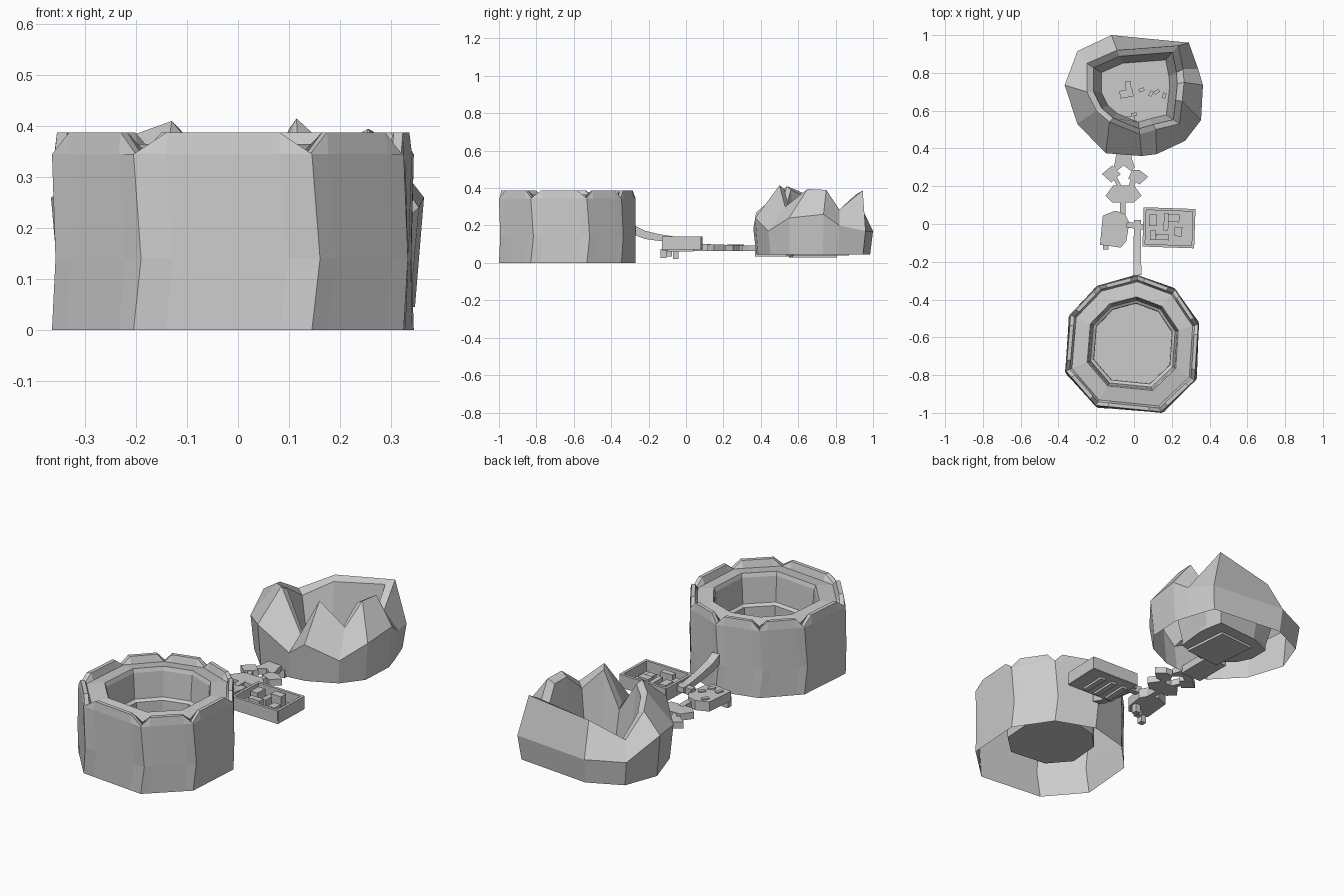
import bpy, bmesh
from math import cos, sin, radians
from mathutils import Vector

if "Cube" in bpy.data.objects:
    bpy.data.objects.remove(bpy.data.objects["Cube"])


def mesh_object(name, verts, faces):
    bm = bmesh.new()
    vs = [bm.verts.new(v) for v in verts]
    for f in faces:
        bm.faces.new([vs[i] for i in f])
    bmesh.ops.recalc_face_normals(bm, faces=bm.faces)
    me = bpy.data.meshes.new(name)
    bm.to_mesh(me)
    bm.free()
    ob = bpy.data.objects.new(name, me)
    bpy.context.collection.objects.link(ob)
    return ob


def loft(name, rings, cap_start=False, cap_end=False):
    n = len(rings[0])
    verts = [v for r in rings for v in r]
    faces = []
    for k in range(len(rings) - 1):
        for i in range(n):
            j = (i + 1) % n
            faces.append((k * n + i, k * n + j, (k + 1) * n + j, (k + 1) * n + i))
    if cap_start:
        faces.append(tuple(range(n)))
    if cap_end:
        faces.append(tuple(range(len(verts) - n, len(verts))))
    return mesh_object(name, verts, faces)


def slab(name, pts, z0, z1):
    return loft(name, [[(x, y, z0) for x, y in pts], [(x, y, z1) for x, y in pts]], True, True)


def box(name, x, y, z, sx, sy, sz, rot=0):
    c, s = cos(radians(rot)), sin(radians(rot))
    pts = [(x + c * a * sx / 2 - s * b * sy / 2, y + s * a * sx / 2 + c * b * sy / 2)
           for a, b in ((-1, -1), (1, -1), (1, 1), (-1, 1))]
    return slab(name, pts, z - sz / 2, z + sz / 2)


# Nine-sided drum with a notched rim and a stepped basin, open underneath
corners = [(.145, -1.0), (.325, -.83), (.345, -.53), (.22, -.345), (.02, -.27),
           (-.19, -.325), (-.34, -.48), (-.365, -.78), (-.205, -.965)]
centre = Vector((0, -.63))


def drum_ring(scale, z, z_corner=None, turn=0):
    ring = []
    n = len(corners)
    c, s = cos(radians(turn)), sin(radians(turn))
    for i in range(n):
        p = Vector(corners[i])
        for q, zz in ((p.lerp(Vector(corners[i - 1]), .18), z),
                      (p, z if z_corner is None else z_corner),
                      (p.lerp(Vector(corners[(i + 1) % n]), .18), z)):
            d = (q - centre) * scale
            ring.append((centre.x + c * d.x - s * d.y, centre.y + s * d.x + c * d.y, zz))
    return ring[1:] + ring[:1]


loft("drum", [drum_ring(1, 0), drum_ring(1, .14, turn=2.5), drum_ring(1, .345),
              drum_ring(.985, .388, .347), drum_ring(.93, .388, .347),
              drum_ring(.90, .352), drum_ring(.68, .365), drum_ring(.66, .345),
              drum_ring(.63, .215), drum_ring(.585, .205), drum_ring(.58, .095)], cap_end=True)

# Broken rock shell: bulge x, y, z then rim x, y, z for each column
columns = [(-.15, .375, .27, -.13, .54, .41), (.04, .36, .18, .03, .475, .22),
           (.12, .37, .24, .115, .50, .415), (.27, .44, .17, .24, .53, .30),
           (.355, .55, .24, .255, .65, .395), (.365, .735, .26, .265, .75, .39),
           (.34, .82, .20, .26, .82, .285), (.29, .96, .17, .235, .945, .387),
           (-.12, 1.0, .17, -.09, .92, .335), (-.30, .915, .17, -.25, .85, .25),
           (-.367, .735, .26, -.25, .70, .34), (-.30, .53, .22, -.20, .60, .385)]
rc = Vector((.01, .69))


def inward(x, y, k):
    p = rc + (Vector((x, y)) - rc) * k
    return p.x, p.y


loft("rock_shell", [[(*inward(c[0], c[1], .95), .045) for c in columns],
                    [c[:3] for c in columns],
                    [c[3:] for c in columns],
                    [(*inward(c[3], c[4], .86), c[5] - .02) for c in columns],
                    [(*inward(c[3], c[4], .70), .06) for c in columns]])
slab("rock_floor", [inward(c[3], c[4], .71) for c in columns], .04, .06)
box("floor_underside", .02, .68, .036, .20, .24, .016, 5)

# Small pieces lying on the rock floor
for i, (x, y, r) in enumerate([(.04, .71, 20), (.09, .69, 60), (.12, .70, 30), (.16, .68, 75), (0, .58, 10)]):
    box(f"floor_chip_{i}", x, y, .065, .03, .018, .014, r)
box("floor_block", -.04, .69, .08, .07, .04, .04, 10)
box("floor_post", -.03, .73, .08, .03, .05, .05, 5)

# Stem running from the drum down to the middle pieces
path = [(-.27, .172, .025), (-.22, .15, .022), (-.14, .135, .018), (-.03, .12, .016), (.02, .12, .014)]
loft("stem", [[(.018 + a * (.016 + h * .2), y, z + b * h) for a, b in ((-1, -1), (1, -1), (1, 1), (-1, 1))]
              for y, z, h in path], True, True)
box("stem_bridge", .01, -.01, .115, .10, .03, .035, -8)

# Open tray
tx, ty = .185, -.02
box("tray_floor", tx, ty, .08, .27, .205, .015, -2)
for s in (-1, 1):
    box("tray_side", tx + s * .13, ty - s * .004, .108, .014, .205, .066, -2)
    box("tray_end", tx + s * .004, ty + s * .097, .108, .27, .014, .066, -2)
for i, (x, y, sx, sy, sz) in enumerate([(.10, .02, .04, .06, .05), (.10, -.06, .03, .05, .03),
                                        (.15, -.07, .07, .03, .055), (.17, .01, .025, .09, .04),
                                        (.21, .03, .06, .04, .055), (.235, -.04, .04, .05, .03)]):
    box(f"tray_part_{i}", x, y, .085 + sz / 2, sx, sy, sz, -2)
for x in (.09, .16, .23):
    box("tray_runner", x, -.03, .068, .03, .14, .014, -2)

# Faceted plate beside the tray, with studs and feet
slab("side_plate", [(-.18, -.11), (-.07, -.125), (-.04, -.09), (-.025, .01), (-.05, .055),
                    (-.10, .07), (-.165, .045)], .065, .115)
for x, y, r in [(-.13, .03, 60), (-.07, -.03, 50), (-.14, -.07, 70), (-.09, -.08, 20)]:
    box("plate_stud", x, y, .117, .035, .02, .01, r)
for x, y, h in [(-.15, -.12, .05), (-.10, -.09, .04), (-.06, -.055, .055)]:
    box("plate_foot", x, y, .075 - h / 2, .03, .03, h)

# Chain of flat pieces leading to the rock
chain = [[(-.075, .04), (-.045, .04), (-.045, .13), (-.075, .13)],
         [(-.15, .15), (-.115, .115), (0, .115), (.04, .15), (0, .205), (-.11, .205)],
         [(-.17, .265), (-.12, .22), (-.07, .265), (-.115, .31)],
         [(-.03, .24), (.03, .21), (.075, .25), (.03, .285), (-.01, .285)],
         [(-.09, .20), (-.065, .20), (-.095, .26), (-.115, .25)],
         [(-.03, .20), (0, .20), (.02, .24), (-.01, .25)],
         [(-.10, .33), (-.11, .29), (-.085, .285), (-.055, .31), (-.015, .28), (.005, .30),
          (-.01, .34), (-.02, .40), (-.09, .40)]]
for i, pts in enumerate(chain):
    slab(f"chain_piece_{i}", pts, .064, .10 - .001 * i)
box("chain_tongue", -.055, .47, .055, .12, .20, .04)
